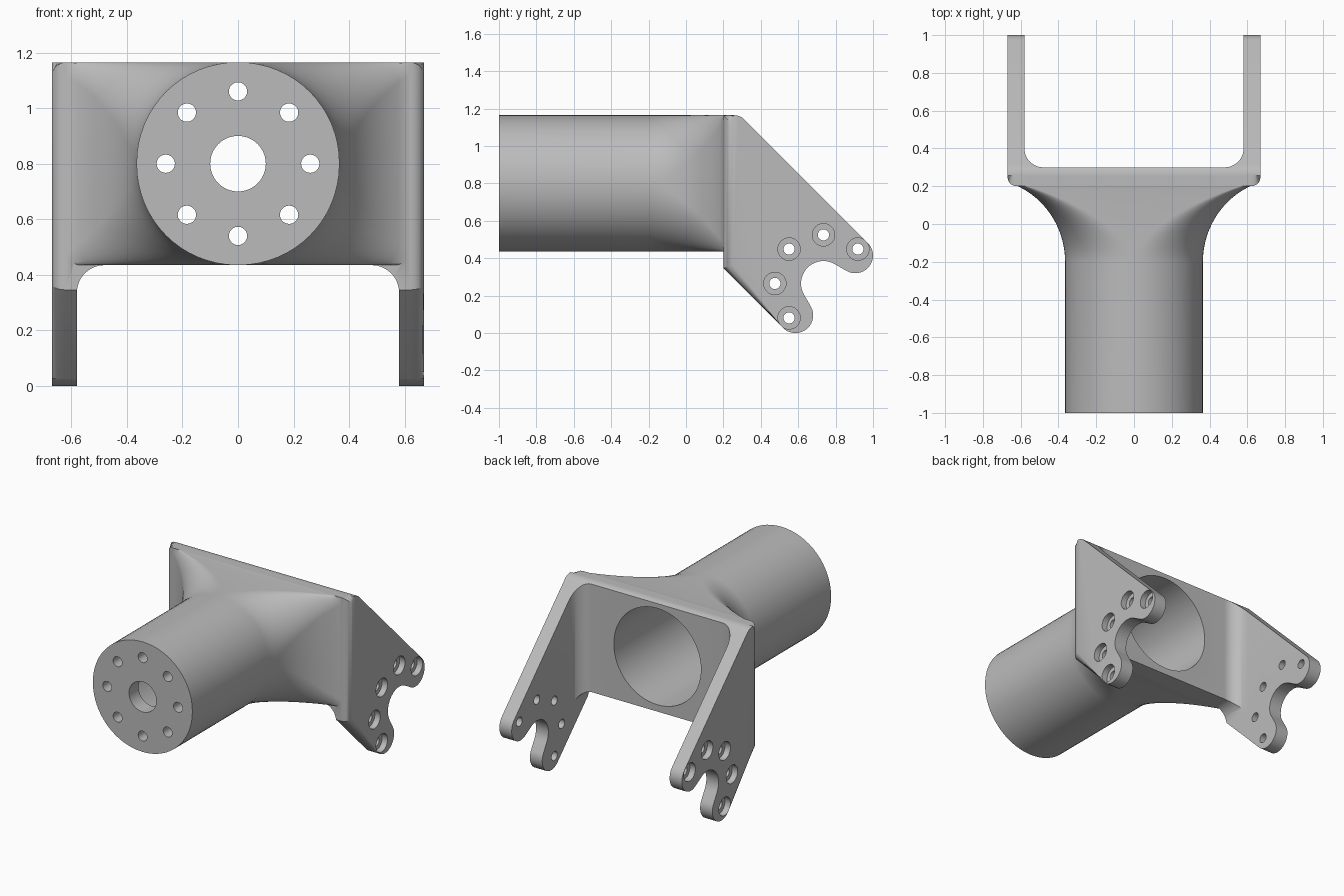
import bpy, bmesh, math
from mathutils import Vector, Matrix

cube = bpy.data.objects.get("Cube")
if cube:
    bpy.data.objects.remove(cube, do_unlink=True)

grey = bpy.data.materials.new("machined grey")
grey.use_nodes = True
colour = (0.5, 0.5, 0.5, 1)
grey.diffuse_color = colour
grey.node_tree.nodes["Principled BSDF"].inputs["Base Color"].default_value = colour

AXIS_Z = 0.8            # height of the tube axis
R = 0.365               # tube radius
HALF = 0.67             # half width over the arms
INNER = 0.58            # half width between the arms
PIVOT = (0.735, 0.265)  # centre of the hook and its bolt circle (y, z)


def finish(bm, name):
    bmesh.ops.recalc_face_normals(bm, faces=bm.faces)
    mesh = bpy.data.meshes.new(name)
    bm.to_mesh(mesh)
    bm.free()
    mesh.materials.append(grey)
    obj = bpy.data.objects.new(name, mesh)
    bpy.context.collection.objects.link(obj)
    return obj


def loft(bm, rings):
    """Skin a list of equally long rings and cap both ends."""
    loops = [[bm.verts.new(p) for p in ring] for ring in rings]
    n = len(loops[0])
    for a, b in zip(loops, loops[1:]):
        for i in range(n):
            j = (i + 1) % n
            bm.faces.new((a[i], a[j], b[j], b[i]))
    return [bm.faces.new(loops[0]), bm.faces.new(loops[-1])]


def cylinders(name, axis, radius, start, end, centres, sides=32):
    """Parallel cylinders along the x or y axis, as one object."""
    bm = bmesh.new()
    for u, v in centres:
        mid = (start + end) / 2
        if axis == 'X':
            m = Matrix.Translation((mid, u, v)) @ Matrix.Rotation(math.pi / 2, 4, 'Y')
        else:
            m = Matrix.Translation((u, mid, v)) @ Matrix.Rotation(math.pi / 2, 4, 'X')
        bmesh.ops.create_cone(bm, cap_ends=True, segments=sides, radius1=radius,
                              radius2=radius, depth=abs(end - start), matrix=m)
    return finish(bm, name)


def boolean(target, other, operation='DIFFERENCE'):
    mod = target.modifiers.new(other.name, 'BOOLEAN')
    mod.operation, mod.solver, mod.object = operation, 'EXACT', other
    bpy.context.view_layer.objects.active = target
    bpy.ops.object.modifier_apply(modifier=mod.name)
    bpy.data.objects.remove(other, do_unlink=True)


def arc(cx, cy, r, a0, a1, n=12):
    angles = [math.radians(a0 + (a1 - a0) * i / n) for i in range(n + 1)]
    return [(cx + r * math.cos(a), cy + r * math.sin(a)) for a in angles]


def polar(centre, r, degrees):
    return arc(*centre, r, degrees, degrees, 1)[0]


# Tube flaring from a circle into a wide rounded rectangle
def section(y):
    t = max(0, min(1, (y + 0.2) / 0.4))
    flare = 0.433
    w = R + flare - math.sqrt(flare ** 2 - (0.4 * t * 0.98) ** 2)
    r = R * (1 - 0.86 * t ** 1.65) - 0.003
    ring = []
    for k, (sx, sz) in enumerate([(1, 1), (-1, 1), (-1, -1), (1, -1)]):
        corner = arc(sx * (w - r), AXIS_Z + sz * (R - r), r, 90 * k, 90 * k + 90, 16)
        ring += [(x, y, z) for x, z in corner]
    return ring


bm = bmesh.new()
loft(bm, [section(y) for y in [-1] + [-0.2 + 0.02 * i for i in range(21)] + [0.25]])
body = finish(bm, "fork_bracket")

# Fork: side profile with two hook lobes, extruded across the full width
py, pz = PIVOT
lobe = 0.095
profile = [(0.2, 0.346), (0.2, AXIS_Z + R)]
profile += arc(0.256, AXIS_Z + R - 0.08, 0.08, 90, 45, 5)
profile += arc(py + 0.17, pz + 0.15, lobe, 45, -120, 20)
profile += arc(py, pz, 0.12, 58, 212, 20)
profile += arc(py - 0.15, pz - 0.17, lobe, 30, -135, 20)

bm = bmesh.new()
sides = loft(bm, [[(x, y, z) for y, z in profile] for x in (-HALF, HALF)])
rim = {e for f in sides for e in f.edges}
bmesh.ops.bevel(bm, geom=list(rim), offset=0.05, segments=5, profile=0.5,
                affect='EDGES', clamp_overlap=False)
fork = finish(bm, "fork")

# Clear the space between the arms, with filleted inner corners
fillet = 0.1
inside = INNER - fillet
bm = bmesh.new()
plan = arc(-inside, 0.3 + fillet, fillet, 180, 270) + arc(inside, 0.3 + fillet, fillet, 270, 360)
plan += [(INNER, 1.3), (-INNER, 1.3)]
loft(bm, [[(x, y, z) for x, y in plan] for z in (-0.5, 1.5)])
boolean(fork, finish(bm, "gap_cutter"))

bm = bmesh.new()
top = AXIS_Z - R - fillet
arch = arc(inside, top, fillet, 0, 90) + arc(-inside, top, fillet, 90, 180)
arch += [(-INNER, -0.5), (INNER, -0.5)]
loft(bm, [[(x, y, z) for x, z in arch] for y in (0, 1.4)])
boolean(fork, finish(bm, "arch_cutter"))
boolean(body, fork, 'UNION')

# Bore open to the rear, front centre hole and flange holes
axis = (0, AXIS_Z)
boolean(body, cylinders("bore", 'Y', 0.32, -0.9, 0.4, [axis], 64))
boolean(body, cylinders("centre_hole", 'Y', 0.1, -1.1, -0.8, [axis], 48))
flange = [polar(axis, 0.26, 45 * k) for k in range(8)]
boolean(body, cylinders("flange_holes", 'Y', 0.033, -1.1, -0.8, flange, 20))

# Counterbored bolt holes around the hook
bolts = [polar(PIVOT, 0.26, 45 * k) for k in range(1, 6)]
boolean(body, cylinders("bolt_holes", 'X', 0.03, -1, 1, bolts, 24))
for s in (-1, 1):
    boolean(body, cylinders("counterbores", 'X', 0.06, s * 0.63, s * 0.8, bolts, 32))

bpy.ops.object.select_all(action='DESELECT')
body.select_set(True)
bpy.context.view_layer.objects.active = body
bpy.ops.object.shade_smooth_by_angle(angle=math.radians(32))
